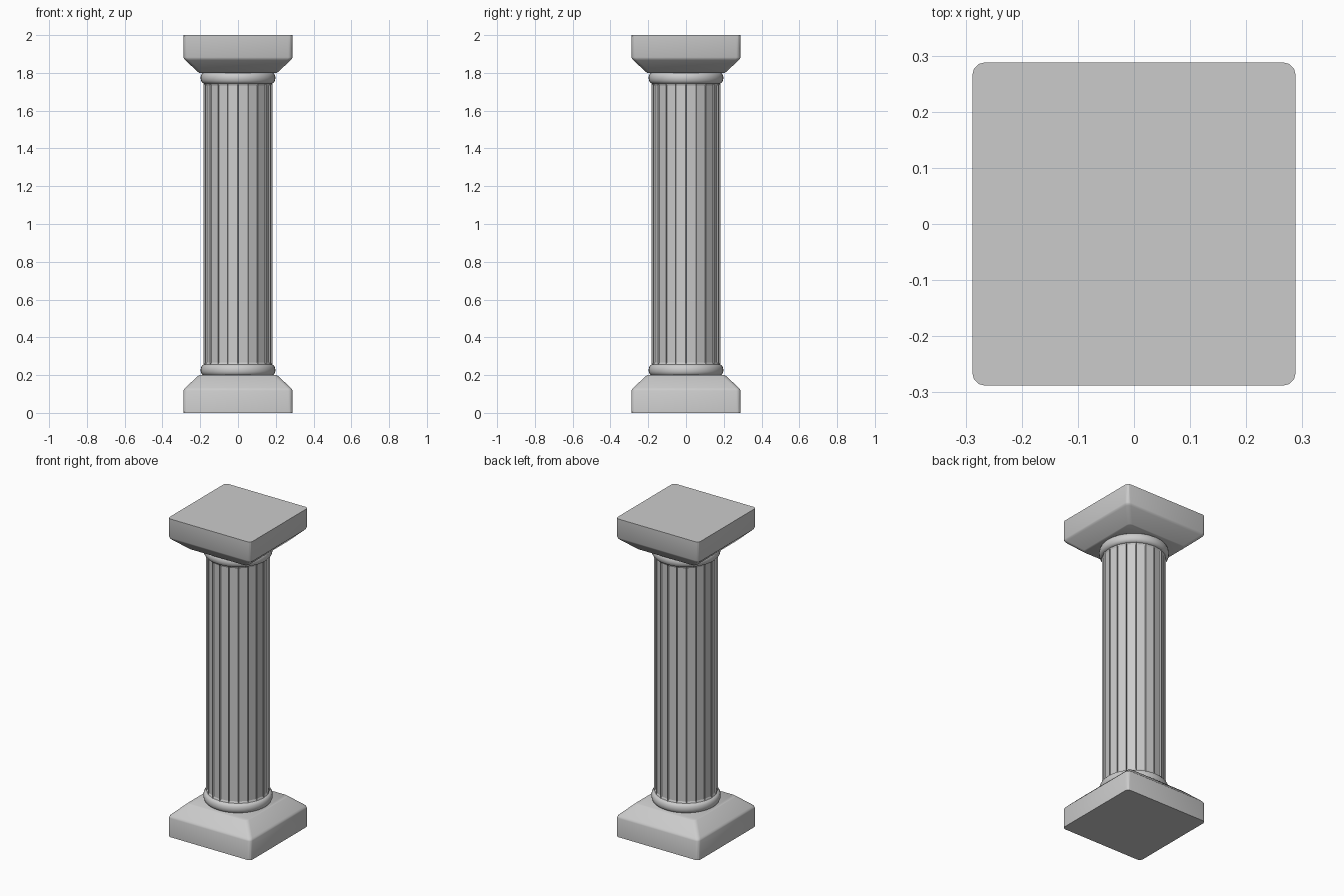
import bpy, bmesh
from math import cos, sin, pi, radians

if "Cube" in bpy.data.objects:
    bpy.data.objects.remove(bpy.data.objects["Cube"])


def finish(name, bm, angle=None):
    bmesh.ops.recalc_face_normals(bm, faces=bm.faces[:])
    mesh = bpy.data.meshes.new(name)
    bm.to_mesh(mesh)
    bm.free()
    obj = bpy.data.objects.new(name, mesh)
    bpy.context.collection.objects.link(obj)
    if angle:
        bpy.ops.object.select_all(action='DESELECT')
        obj.select_set(True)
        bpy.context.view_layer.objects.active = obj
        bpy.ops.object.shade_smooth_by_angle(angle=radians(angle))
    return obj


def loft(name, rings, angle=None):
    """Skin a stack of closed point rings and cap both ends."""
    bm = bmesh.new()
    loops = [[bm.verts.new(p) for p in ring] for ring in rings]
    n = len(loops[0])
    for a, b in zip(loops, loops[1:]):
        for i in range(n):
            j = (i + 1) % n
            bm.faces.new((a[i], a[j], b[j], b[i]))
    bm.faces.new(loops[0][::-1])
    bm.faces.new(loops[-1])
    return finish(name, bm, angle)


def rounded_square(half, z, radius=0.022, steps=3):
    pts = []
    for k in range(4):
        sx, sy = ((1, 1), (-1, 1), (-1, -1), (1, -1))[k]
        for s in range(steps + 1):
            a = (k + s / steps) * pi / 2
            pts.append((sx * (half - radius) + radius * cos(a),
                        sy * (half - radius) + radius * sin(a), z))
    return pts


def circle(radius, z, n=40):
    return [(radius * cos(2 * pi * i / n), radius * sin(2 * pi * i / n), z)
            for i in range(n)]


# Profiles of the lower half, as (half width or radius, height)
block = [(0.288, 0), (0.288, 0.118), (0.285, 0.126), (0.279, 0.133),
         (0.21, 0.197), (0.205, 0.2)]
ring = [(0.185, 0.2), (0.192, 0.205), (0.197, 0.217), (0.198, 0.23),
        (0.195, 0.243), (0.189, 0.252), (0.18, 0.257), (0.17, 0.257)]

# Base and capital mirror each other about mid height
for prefix, flip in (("base", False), ("capital", True)):
    height = (lambda z: 2 - z) if flip else (lambda z: z)
    loft(prefix + "_block", [rounded_square(w, height(z)) for w, z in block], 30)
    loft(prefix + "_ring", [circle(r, height(z)) for r, z in ring], 50)

# Shaft: twenty sides, each with a recessed panel
bm = bmesh.new()
low, high = ([bm.verts.new(p) for p in circle(0.182, z, 20)] for z in (0.252, 1.748))
sides = [bm.faces.new((low[i], low[(i + 1) % 20], high[(i + 1) % 20], high[i]))
         for i in range(20)]
bm.faces.new(low[::-1])
bm.faces.new(high)
bm.normal_update()
bmesh.ops.inset_individual(bm, faces=sides, thickness=0.005, depth=0)
for f in sides:
    bmesh.ops.translate(bm, verts=f.verts[:], vec=f.normal * -0.007)
    for v in f.verts:
        v.co.z += 0.012 if v.co.z < 1 else -0.012
finish("fluted_shaft", bm)
